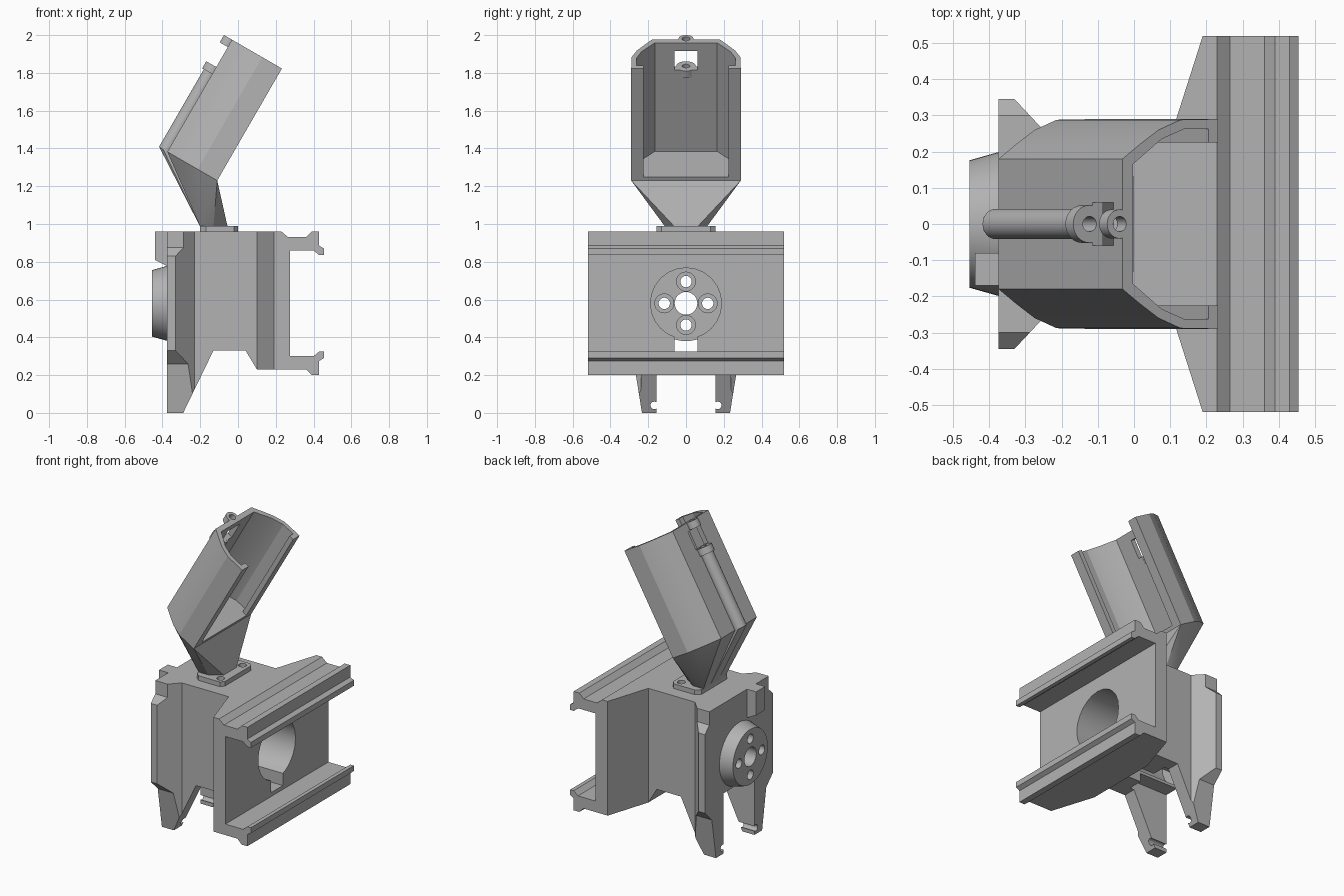
import bpy, bmesh, math
from mathutils import Vector

old = bpy.data.objects.get("Cube")
if old:
    bpy.data.objects.remove(old, do_unlink=True)

grey = bpy.data.materials.new("plain_grey")
grey.use_nodes = True
colour = (0.45, 0.45, 0.45, 1)
grey.diffuse_color = colour
grey.node_tree.nodes["Principled BSDF"].inputs["Base Color"].default_value = colour

X, Y, Z = Vector((1, 0, 0)), Vector((0, 1, 0)), Vector((0, 0, 1))
ZERO = Vector((0, 0, 0))
# Tilted frame of the upper cradle: A runs along it, B points out of its back
TILT = math.radians(60)
A = Vector((math.cos(TILT), 0, math.sin(TILT)))
B = Vector((-math.sin(TILT), 0, math.cos(TILT)))
ORIGIN = Vector((-0.11, 0, 1.23))
LENGTH = 0.685


def finish(name, bm):
    bmesh.ops.recalc_face_normals(bm, faces=bm.faces)
    mesh = bpy.data.meshes.new(name)
    bm.to_mesh(mesh)
    bm.free()
    mesh.materials.append(grey)
    obj = bpy.data.objects.new(name, mesh)
    bpy.context.collection.objects.link(obj)
    return obj


def prism(name, pts, u, v, w, lo, hi, origin=ZERO, end_scale=1.0):
    """Extrude a profile in the u-v plane along w from lo to hi."""
    bm = bmesh.new()
    ends = [[bm.verts.new(origin + u * p * s + v * q * s + w * d) for p, q in pts]
            for d, s in ((lo, 1.0), (hi, end_scale))]
    bm.faces.new(ends[0])
    bm.faces.new(ends[1][::-1])
    n = len(pts)
    for i in range(n):
        j = (i + 1) % n
        bm.faces.new((ends[0][i], ends[0][j], ends[1][j], ends[1][i]))
    return finish(name, bm)


def rod(name, centre, u, v, w, r, lo, hi, sides=32, end_scale=1.0):
    pts = [(r * math.cos(math.tau * i / sides), r * math.sin(math.tau * i / sides))
           for i in range(sides)]
    return prism(name, pts, u, v, w, lo, hi, centre, end_scale)


def hull(name, pts):
    bm = bmesh.new()
    for p in pts:
        bm.verts.new(p)
    bmesh.ops.convex_hull(bm, input=bm.verts)
    bmesh.ops.dissolve_limit(bm, angle_limit=0.01, verts=bm.verts, edges=bm.edges)
    return finish(name, bm)


def combine(obj, tools, operation="DIFFERENCE"):
    """Apply booleans and remove the cutters."""
    for t in tools:
        t.hide_render = True
        mod = obj.modifiers.new("cut", "BOOLEAN")
        mod.operation, mod.solver, mod.object = operation, "EXACT", t
    bpy.context.view_layer.update()
    dep = bpy.context.evaluated_depsgraph_get()
    mesh = bpy.data.meshes.new_from_object(obj.evaluated_get(dep))
    obj.modifiers.clear()
    obj.data = mesh
    for t in tools:
        bpy.data.objects.remove(t, do_unlink=True)


def mirrored(half):
    return half + [(p, -q) for p, q in reversed(half)]


def rect(p0, p1, q0, q1):
    return [(p0, q0), (p1, q0), (p1, q1), (p0, q1)]


# Main body with rails: plan outline crossed with the side profile
plan = mirrored([(-0.375, 0.345), (-0.33, 0.345), (-0.23, 0.238),
                 (0.10, 0.238), (0.19, 0.52), (0.5, 0.52)])
body = prism("body_with_rails", plan, X, Y, Z, -0.1, 1.1)
side = [(-0.5, 0.96), (0.23, 0.96), (0.265, 0.93), (0.36, 0.93), (0.39, 0.96),
        (0.43, 0.96), (0.43, 0.885), (0.455, 0.87), (0.455, 0.835), (0.43, 0.835),
        (0.40, 0.86), (0.275, 0.86), (0.275, 0.30), (0.40, 0.30), (0.43, 0.325),
        (0.455, 0.325), (0.455, 0.29), (0.43, 0.275), (0.43, 0.20), (0.39, 0.20),
        (0.36, 0.23), (0.10, 0.23), (0.04, 0.33), (-0.13, 0.33), (-0.29, 0),
        (-0.5, 0)]
combine(body, [prism("side_profile", side, X, Z, Y, -0.7, 0.7)], "INTERSECT")

MID = Vector((0, 0, 0.58))
cutters = [rod("bore", MID, Y, Z, X, 0.188, -0.4, 0.3, 24),
           prism("bore_slot", rect(-0.06, 0.06, 0.325, 0.58), Y, Z, X, -0.4, 0.3),
           prism("leg_gap", rect(-0.155, 0.155, -0.1, 0.385), Y, Z, X, -0.5, -0.1)]
for s in (1, -1):
    # Fin chamfers and the small notches in the leg tips
    top = [(0.3, 1.1), (0.3, 0.875), (0.346, 0.83), (0.5, 0.83), (0.5, 1.1)]
    low = [(0.346, 0.34), (0.346, 0.33), (0.275, 0.26), (0.225, -0.05), (0.5, -0.05), (0.5, 0.34)]
    for pts in (top, low):
        cutters.append(prism("fin_trim", [(s * p, q) for p, q in pts], Y, Z, X, -0.6, -0.22))
    cutters.append(rod("notch", Vector((0, s * 0.168, 0.04)), Y, Z, X, 0.02, -0.6, -0.1, 16))
combine(body, cutters)

# Round mounting hub with centre hole and four counterbored holes
hub = rod("mounting_hub", MID, Y, Z, X, 0.2, -0.37, -0.455, 48, 0.88)
holes = [rod("centre_hole", MID, Y, Z, X, 0.06, -0.5, -0.3)]
for i in range(4):
    ang = i * math.pi / 2
    c = MID + Y * 0.115 * math.cos(ang) + Z * 0.115 * math.sin(ang)
    holes.append(rod("bolt_hole", c, Y, Z, X, 0.03, -0.5, -0.415))
    holes.append(rod("counterbore", c, Y, Z, X, 0.05, -0.42, -0.3))
combine(hub, holes)

# Small catch on the back wall
prism("back_catch", [(-0.37, 0.96), (-0.44, 0.96), (-0.44, 0.81), (-0.37, 0.775)],
      X, Z, Y, -0.17, -0.08)

# Screw-down foot of the neck
foot = prism("neck_foot", mirrored([(-0.2, 0.13), (-0.17, 0.155), (-0.02, 0.155), (0, 0.13)]),
             X, Y, Z, 0.95, 0.99)
combine(foot, [rod("screw_hole", Vector((-0.045, s * 0.11, 0)), X, Y, Z, 0.024, 0.9, 1.1)
               for s in (1, -1)])

# Cradle: open channel with inward lips and a closed lower end
outer = [(0, 0.29), (0.12, 0.288), (0.19, 0.26), (0.25, 0.22), (0.305, 0.18)]
inner = [(-0.1, 0.225), (0.03, 0.225), (0.03, 0.262), (0.11, 0.262), (0.18, 0.235), (0.272, 0.165)]
cradle = prism("cradle", mirrored(outer), B, Y, A, 0, LENGTH, ORIGIN)
combine(cradle, [prism("hollow", mirrored(inner), B, Y, A, 0.022, 0.8, ORIGIN),
                 prism("window", rect(0.2, 0.4, -0.06, 0.06), B, Y, A, 0.52, 0.635, ORIGIN)])

# Neck flaring from the foot to the cradle
waist = [(-0.2, 0.11), (-0.13, 0.11), (-0.055, 0.06)]
neck = [Vector((x, y, 0.985)) for x, y in mirrored(waist)]
neck += [ORIGIN + B * b + Y * y for b, y in mirrored(outer)]
hull("neck", neck)

# Rounded spine on the cradle back, its tail down the neck, and two pin lugs
axis = ORIGIN + B * 0.314
spine = rod("spine", axis, B, Y, A, 0.042, 0, 0.51)
tail = [ORIGIN + B * b + Y * y for b, y in mirrored([(0.25, 0.042), (0.33, 0.038), (0.354, 0.018)])]
tail += [Vector((x, y, 0.985)) for x in (-0.2, -0.12) for y in (-0.042, 0.042)]
hull("spine_tail", tail)
for name, r, lo, hi in (("lower_lug", 0.052, 0.475, 0.518), ("upper_lug", 0.04, 0.64, LENGTH)):
    lug = rod(name, axis, B, Y, A, r, lo, hi)
    combine(lug, [rod("pin_hole", axis, B, Y, A, 0.021, 0.4, 0.8, 20)])
for obj in (spine, cradle):
    combine(obj, [rod("pin_hole", axis, B, Y, A, 0.021, 0.4, 0.8, 20)])

# Smooth only the gently rounded surfaces
bpy.ops.object.select_all(action="DESELECT")
for obj in bpy.context.scene.objects:
    if obj.type == "MESH" and obj.data.materials and obj.data.materials[0] == grey:
        obj.select_set(True)
        bpy.context.view_layer.objects.active = obj
bpy.ops.object.shade_smooth_by_angle(angle=math.radians(20))
